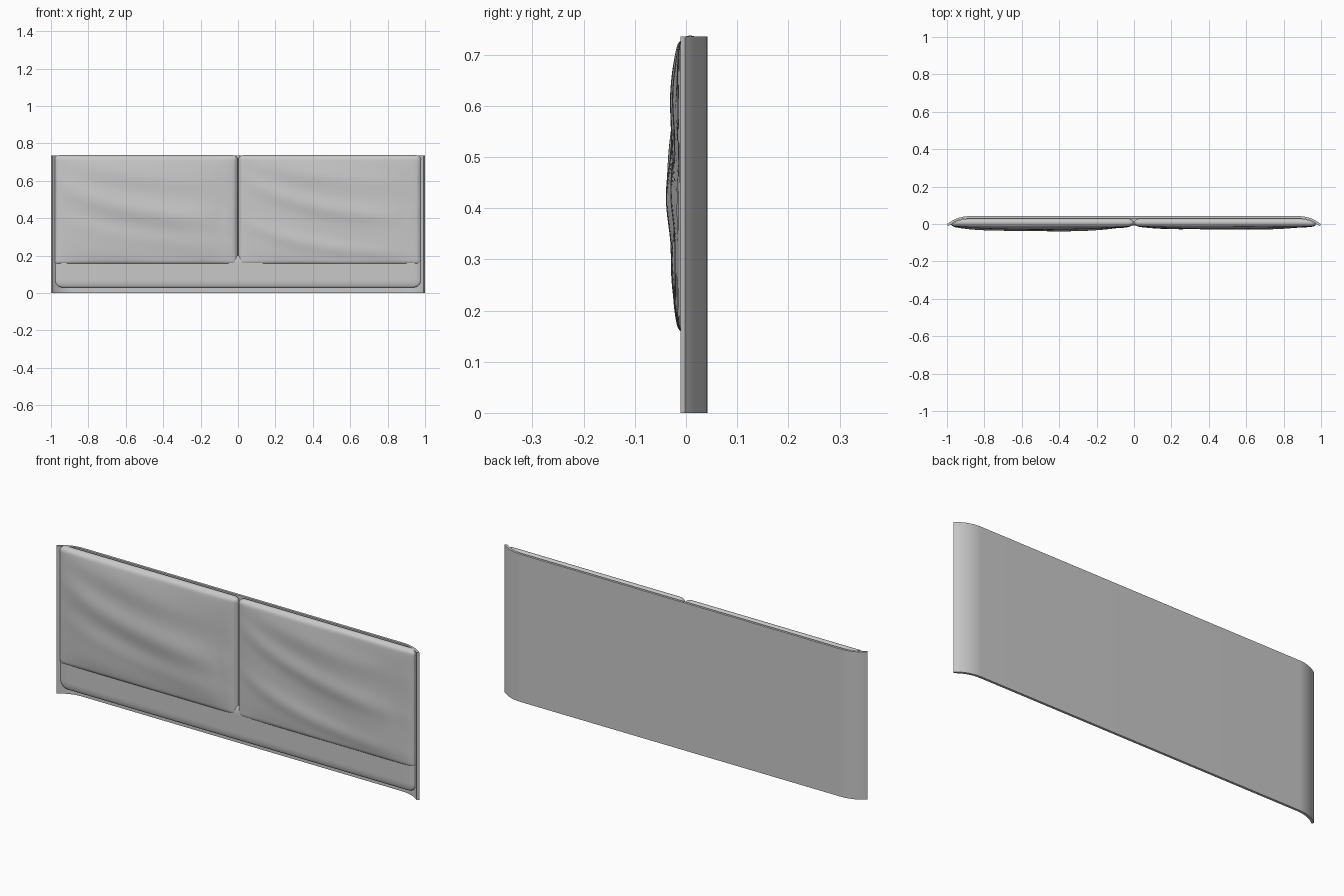
import bpy, bmesh, math
from mathutils import Vector

default = bpy.data.objects.get("Cube")
if default:
    bpy.data.objects.remove(default, do_unlink=True)


def make_material(name, color):
    mat = bpy.data.materials.new(name)
    mat.use_nodes = True
    mat.diffuse_color = color
    mat.node_tree.nodes["Principled BSDF"].inputs["Base Color"].default_value = color
    return mat


grey = make_material("light grey", (0.58, 0.58, 0.58, 1))

# Shell measurements
HEIGHT, BACK, THICK = 0.735, 0.042, 0.012
BEND_X, RADIUS = 0.88, 0.186
BEND_ANGLE = math.asin((1 - BEND_X) / RADIUS)


def shell_inner_y(x):
    dx = max(0, abs(x) - BEND_X)
    return BACK - RADIUS + math.sqrt(max(0, (RADIUS - THICK) ** 2 - dx * dx))


def finish(bm, name, angle=40):
    bmesh.ops.recalc_face_normals(bm, faces=bm.faces)
    mesh = bpy.data.meshes.new(name)
    bm.to_mesh(mesh)
    bm.free()
    obj = bpy.data.objects.new(name, mesh)
    mesh.materials.append(grey)
    bpy.context.collection.objects.link(obj)
    bpy.ops.object.select_all(action='DESELECT')
    obj.select_set(True)
    bpy.context.view_layer.objects.active = obj
    bpy.ops.object.shade_smooth_by_angle(angle=math.radians(angle))
    return obj


def build_shell():
    def arc(radius, steps=12):
        right = [(BEND_X + radius * math.sin(a), BACK - RADIUS + radius * math.cos(a))
                 for a in (BEND_ANGLE * i / steps for i in range(steps + 1))]
        return [(-x, y) for x, y in reversed(right)] + right

    outline = arc(RADIUS) + arc(RADIUS - THICK)[::-1]
    bm = bmesh.new()
    face = bm.faces.new([bm.verts.new((x, y, 0)) for x, y in outline])
    top = bmesh.ops.extrude_face_region(bm, geom=[face])["geom"]
    bmesh.ops.translate(bm, vec=(0, 0, HEIGHT),
                        verts=[v for v in top if isinstance(v, bmesh.types.BMVert)])
    finish(bm, "back_shell", 30)


def build_pad(name, low, high, radius, puff=None, cuts=47):
    """Rounded box that fits in the shell, with an optional puffed front."""
    low, high, radius = Vector(low), Vector(high), Vector(radius)
    mid, half = (low + high) / 2, (high - low) / 2
    bm = bmesh.new()
    bmesh.ops.create_cube(bm, size=2)
    bmesh.ops.subdivide_edges(bm, edges=bm.edges[:], cuts=cuts, use_grid_fill=True)
    for v in bm.verts:
        # crowd the rows toward the edges, then round the rim
        u = Vector([math.sin(c * math.pi / 2) for c in v.co])
        core, rim = Vector(), Vector()
        for i in range(3):
            limit = half[i] - radius[i]
            p = u[i] * half[i]
            core[i] = max(-limit, min(limit, p))
            rim[i] = (p - core[i]) / radius[i]
        if rim.length > 0:
            rim.normalize()
        p = mid + core + Vector([rim[i] * radius[i] for i in range(3)])
        if puff and v.co.y < 0:
            p.y -= puff(u.x, u.z) * -u.y
        p.y = min(p.y, shell_inner_y(p.x) - 0.001)
        v.co = p
    finish(bm, name, 60)


def soft_front(depth, folds):
    """Pillow bulge with sweeping folds: (start height, drop, width, strength)."""
    def puff(u, w):
        t = (u + 1) / 2
        bulge = depth
        for start, drop, width, strength in folds:
            line = start - drop * (1 - math.exp(-2.5 * t))
            fade = math.sin(math.pi * min(1, t + 0.08)) ** 0.5 if t < 0.92 else 0.5
            bulge += strength * fade * math.exp(-((w - line) / width) ** 2)
        bulge += 0.002 * math.sin(5 * u + 3 * w)
        return bulge * (1 - abs(u) ** 5) * (1 - abs(w) ** 6)
    return puff


build_shell()
build_pad("lower_panel", (-0.978, -0.009, 0.03), (0.978, 0.029, 0.2), (0.04, 0.012, 0.04))

rim = (0.03, 0.02, 0.022)
build_pad("right_cushion", (-0.984, -0.012, 0.15), (-0.002, 0.029, 0.737), rim,
          soft_front(0.014, [(0.5, 0.75, 0.22, 0.013), (-0.1, 0.6, 0.16, 0.004),
                             (0.95, 0.5, 0.2, 0.004)]))
build_pad("left_cushion", (0.002, -0.012, 0.15), (0.98, 0.029, 0.737), rim,
          soft_front(0.009, [(0.62, 0.85, 0.16, 0.009), (-0.15, 0.75, 0.14, 0.007),
                             (0.95, 0.5, 0.18, 0.005)]))
